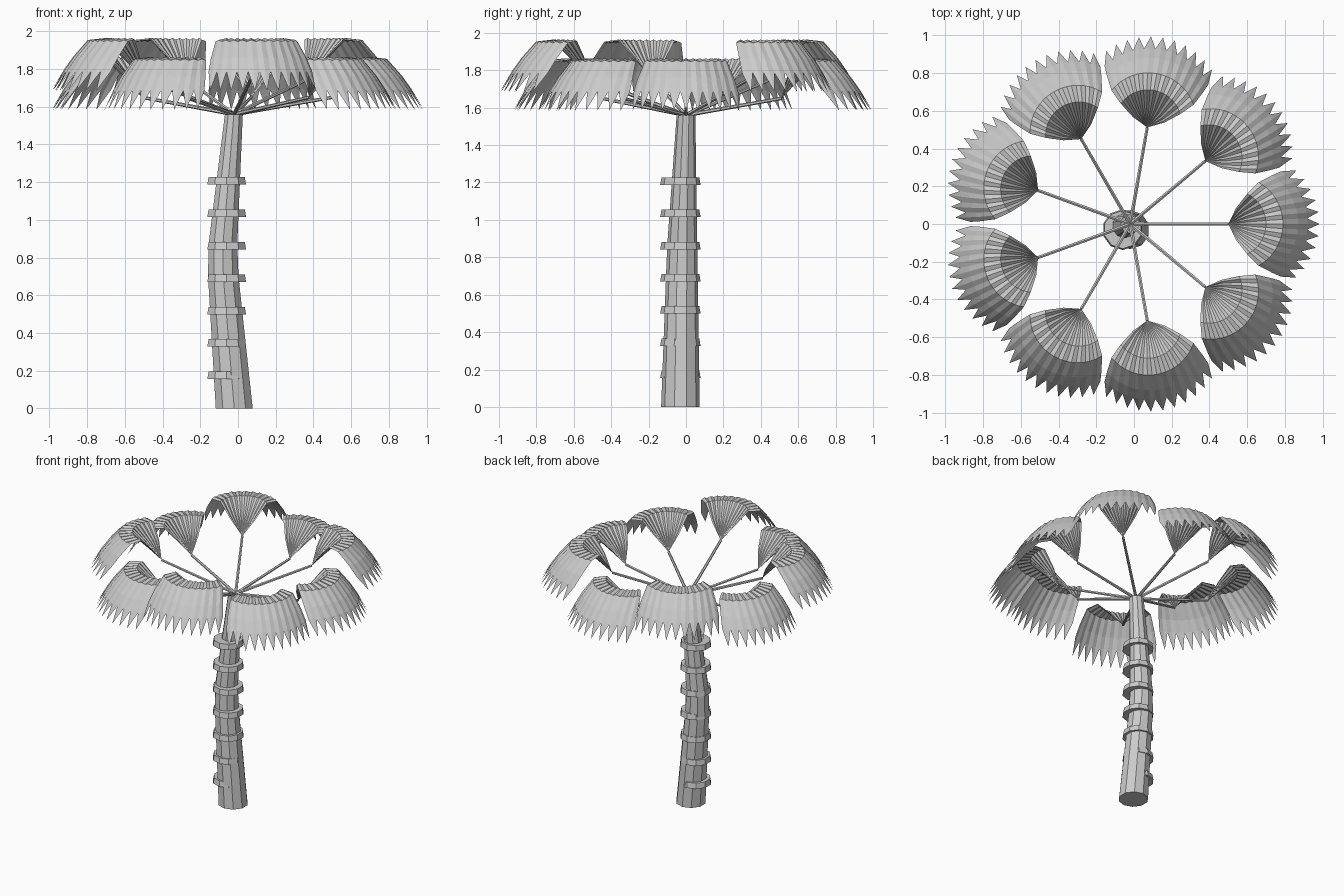
import bpy, bmesh, math
from mathutils import Vector, Matrix

if "Cube" in bpy.data.objects:
    bpy.data.objects.remove(bpy.data.objects["Cube"], do_unlink=True)

grey = bpy.data.materials.new("plain grey")
grey.use_nodes = True
grey.diffuse_color = (0.6, 0.6, 0.6, 1)
grey.node_tree.nodes["Principled BSDF"].inputs["Base Color"].default_value = (0.6, 0.6, 0.6, 1)


def finish(bm, name):
    mesh = bpy.data.meshes.new(name)
    bm.to_mesh(mesh)
    bm.free()
    mesh.materials.append(grey)
    obj = bpy.data.objects.new(name, mesh)
    bpy.context.collection.objects.link(obj)
    return obj


def loft(name, sections, sides):
    """Closed tube through (x, y, z, radius) sections."""
    bm = bmesh.new()
    rings = []
    for x, y, z, r in sections:
        angles = [math.tau * (i + 0.5) / sides for i in range(sides)]
        rings.append([bm.verts.new((x + r * math.cos(a), y + r * math.sin(a), z)) for a in angles])
    for low, high in zip(rings, rings[1:]):
        for i in range(sides):
            k = (i + 1) % sides
            bm.faces.new((low[i], low[k], high[k], high[i]))
    bm.faces.new(rings[0][::-1])
    bm.faces.new(rings[-1])
    return finish(bm, name)


# Bent, tapering trunk with seven bark collars
loft("trunk", [(-0.02, -0.03, 0, 0.103), (-0.078, -0.022, 0.7, 0.085),
               (-0.08, -0.02, 0.87, 0.08), (-0.022, 0, 1.56, 0.05)], 10)
for n in range(7):
    z = 0.155 + n * 0.172
    loft(f"bark_collar_{n + 1}", [(-0.06, -0.03, z, 0.108), (-0.06, -0.03, z + 0.04, 0.101)], 10)

CENTRE = Vector((-0.02, 0, 1.56))
REACH = 0.52
COLUMNS = 22
# Fan rings: distance from the apex, half angle of spread, height above the apex
RINGS = [(0.10, 64, 0.11), (0.20, 58, 0.21), (0.29, 54, 0.20), (0.37, 48, 0.11), (0.42, 45, 0.04)]
TIP = (0.485, 42, -0.07)


def fan_point(ring, j):
    radius, spread, height = ring
    t = 2 * j / COLUMNS - 1
    a = math.radians(spread) * t
    r = radius * (1 - 0.06 * t * t)
    pleat = 0.004 if j % 2 else -0.004
    return Vector((r * math.cos(a), r * math.sin(a), height + pleat))


def leaf(name, matrix):
    """Pleated fan that rises, folds over and ends in a row of spikes."""
    bm = bmesh.new()
    apex = bm.verts.new((0, 0, 0))
    rows = [[bm.verts.new(fan_point(ring, j)) for j in range(COLUMNS + 1)] for ring in RINGS]
    for j in range(COLUMNS):
        bm.faces.new((apex, rows[0][j], rows[0][j + 1]))
        for a, b in zip(rows, rows[1:]):
            bm.faces.new((a[j], b[j], b[j + 1], a[j + 1]))
    for j in range(1, COLUMNS, 2):
        tip = bm.verts.new(fan_point(TIP, j))
        last = rows[-1]
        bm.faces.new((last[j - 1], tip, last[j]))
        bm.faces.new((last[j], tip, last[j + 1]))
    bm.transform(matrix)
    return finish(bm, name)


def stalk(name, start, end):
    bm = bmesh.new()
    d = end - start
    place = Matrix.Translation((start + end) / 2) @ d.to_track_quat("Z", "Y").to_matrix().to_4x4()
    bmesh.ops.create_cone(bm, cap_ends=True, segments=6, radius1=0.011, radius2=0.009,
                          depth=d.length, matrix=place)
    return finish(bm, name)


# Nine leaves around the crown, every second one raised
for n in range(9):
    turn = Matrix.Rotation(math.radians(40 * n), 4, "Z")
    rise = 0.19 if n % 2 else 0.09
    end = CENTRE + turn @ Vector((REACH, 0, rise))
    stalk(f"leaf_stalk_{n + 1}", CENTRE, end)
    leaf(f"fan_leaf_{n + 1}", Matrix.Translation(end) @ turn)
